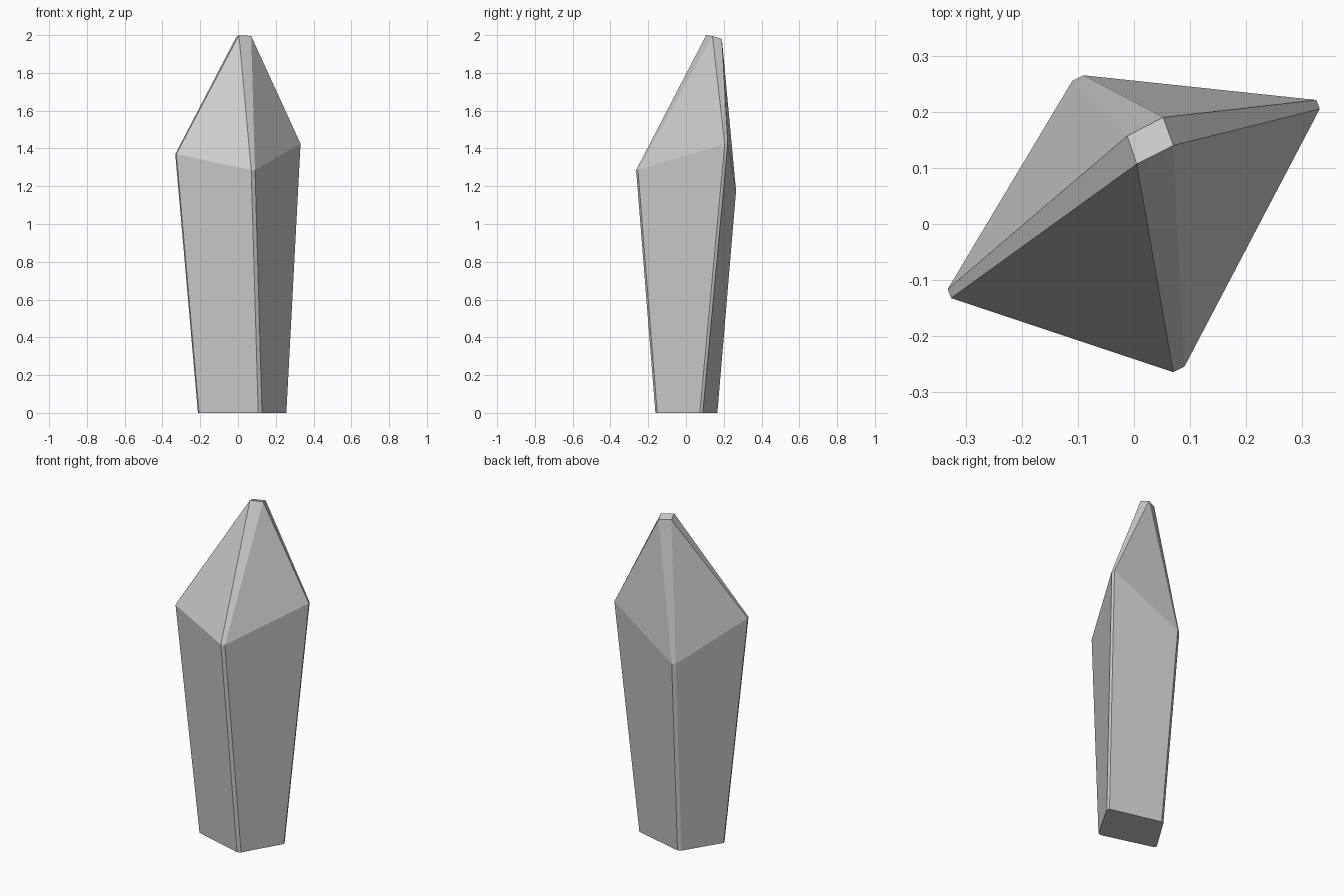
import bpy, bmesh
from mathutils import Vector

if "Cube" in bpy.data.objects:
    bpy.data.objects.remove(bpy.data.objects["Cube"])

# Corner centres (left, front, right, back) of the base and the shoulder
BASE = [(-0.209, -0.066, 0), (0.117, -0.157, 0), (0.253, 0.081, 0), (-0.069, 0.161, 0)]
SHOULDER = [(-0.329, -0.124, 1.37), (0.08, -0.259, 1.285), (0.328, 0.213, 1.425), (-0.1, 0.26, 1.175)]
# Half width of the small bevel on each corner
BEVEL = [(0.003, -0.008, 0), (0.01, 0.005, 0), (-0.003, 0.008, 0), (-0.01, -0.005, 0)]
# Slanted cut at the tip
TIP = [(-0.012, 0.157, 1.985), (0.005, 0.107, 2.0), (0.07, 0.14, 1.995), (0.052, 0.19, 1.98)]


def bevelled_ring(bm, corners):
    ring = []
    for corner, half in zip(corners, BEVEL):
        for sign in (-1, 1):
            ring.append(bm.verts.new(Vector(corner) + sign * Vector(half)))
    return ring


bm = bmesh.new()
base = bevelled_ring(bm, BASE)
shoulder = bevelled_ring(bm, SHOULDER)
tip = [bm.verts.new(p) for p in TIP]

# Shaft walls and flat ends
for i in range(8):
    j = (i + 1) % 8
    bm.faces.new((base[i], base[j], shoulder[j], shoulder[i]))
bm.faces.new(base[::-1])
bm.faces.new(tip)

# Crown: a narrow bevel strip and a large triangle per corner
for k in range(4):
    a, b, c = shoulder[2 * k], shoulder[2 * k + 1], shoulder[(2 * k + 2) % 8]
    t, u = tip[k], tip[(k + 1) % 4]
    bm.faces.new((a, b, u, t))
    bm.faces.new((b, c, u))

bmesh.ops.recalc_face_normals(bm, faces=bm.faces)
mesh = bpy.data.meshes.new("crystal_shard")
bm.to_mesh(mesh)
bm.free()
bpy.context.collection.objects.link(bpy.data.objects.new("crystal_shard", mesh))
